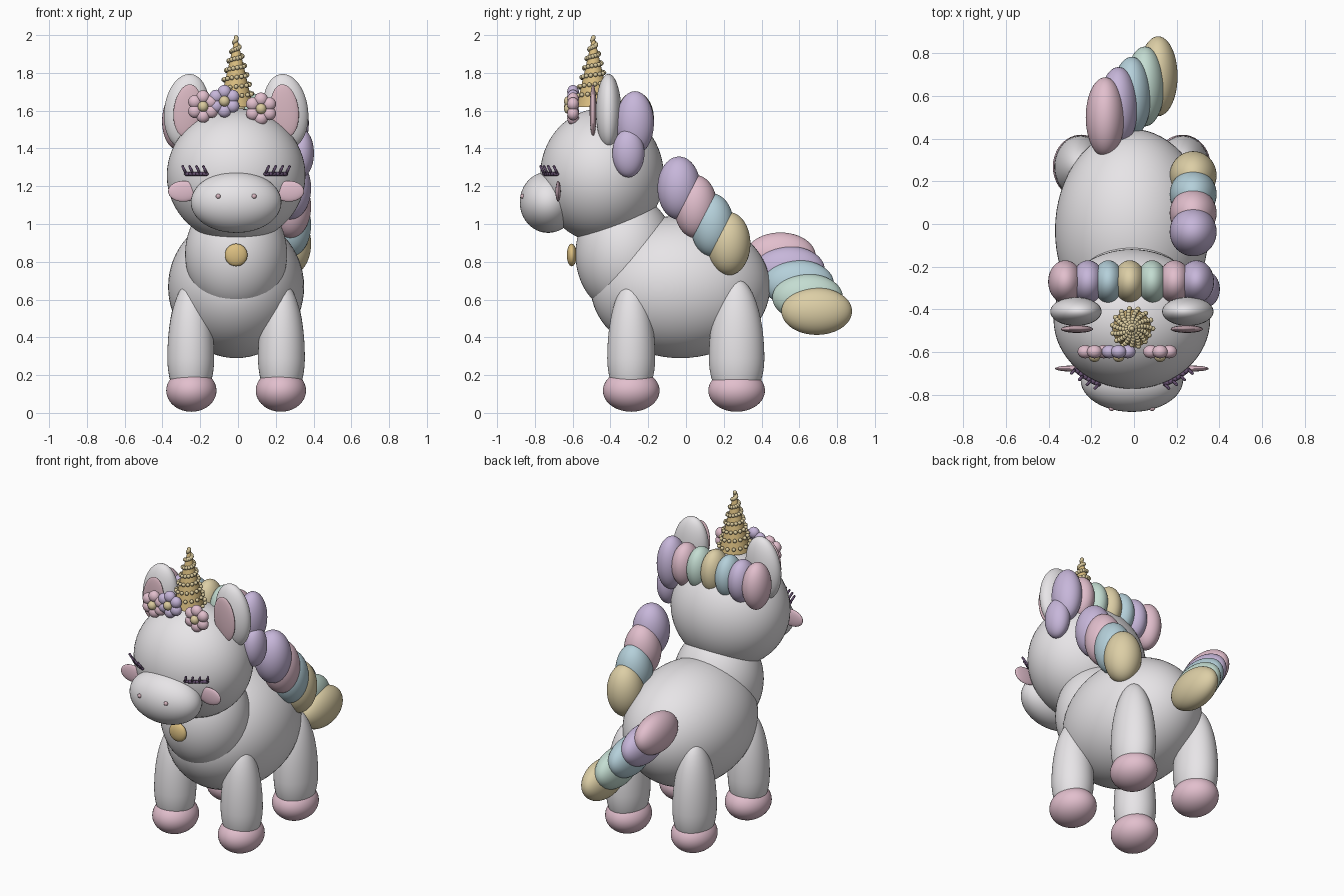
import bpy, bmesh, math
from mathutils import Vector, Matrix

if "Cube" in bpy.data.objects:
    bpy.data.objects.remove(bpy.data.objects["Cube"])

AXIS = -0.01  # symmetry axis of the animal


def material(name, r, g, b):
    m = bpy.data.materials.new(name)
    m.diffuse_color = (r, g, b, 1)
    m.use_nodes = True
    m.node_tree.nodes["Principled BSDF"].inputs["Base Color"].default_value = m.diffuse_color
    return m


GREY = material("soft_grey", 0.80, 0.78, 0.80)
PINK = material("pastel_pink", 0.76, 0.52, 0.61)
ROSE = material("rose", 0.70, 0.48, 0.54)
LILAC = material("lilac", 0.57, 0.47, 0.70)
BLUE = material("pale_blue", 0.46, 0.63, 0.70)
MINT = material("mint", 0.55, 0.72, 0.64)
CREAM = material("cream_yellow", 0.72, 0.62, 0.38)
GOLD = material("gold", 0.71, 0.52, 0.22)
BEAD = material("bead_gold", 0.70, 0.59, 0.34)
DARK = material("dark_plum", 0.13, 0.08, 0.16)


def finish(name, bm, mat):
    me = bpy.data.meshes.new(name)
    for f in bm.faces:
        f.smooth = True
    bm.to_mesh(me)
    bm.free()
    me.materials.append(mat)
    ob = bpy.data.objects.new(name, me)
    bpy.context.collection.objects.link(ob)
    return ob


def add_ball(bm, c, r, tilt=0.0, seg=48):
    """Ellipsoid; tilt turns it about the y axis."""
    m = (Matrix.Translation(c) @ Matrix.Rotation(tilt, 4, 'Y')
         @ Matrix.Diagonal((*r, 1)))
    bmesh.ops.create_uvsphere(bm, u_segments=seg, v_segments=seg // 2,
                              radius=1, matrix=m)


def ball(name, c, r, mat, tilt=0.0, seg=48):
    bm = bmesh.new()
    add_ball(bm, c, r, tilt, seg)
    return finish(name, bm, mat)


def pair(name, c, r, mat, tilt=0.0, seg=48):
    """Left and right copies mirrored about the axis."""
    return [ball(f"{name}_{side}", (AXIS + s * c[0], c[1], c[2]), r, mat, s * tilt, seg)
            for side, s in (("right", 1), ("left", -1))]


def add_rod(bm, a, b, r):
    a, b = Vector(a), Vector(b)
    d = b - a
    m = Matrix.Translation((a + b) / 2) @ d.to_track_quat('Z', 'Y').to_matrix().to_4x4()
    bmesh.ops.create_cone(bm, cap_ends=True, segments=12, radius1=r, radius2=r,
                          depth=d.length, matrix=m)
    for p in (a, b):
        add_ball(bm, p, (r, r, r), seg=12)


# Body, chest, head, muzzle
ball("body", (AXIS, -0.03, 0.667), (0.36, 0.475, 0.377), GREY, seg=64)
ball("chest", (AXIS, -0.32, 0.84), (0.27, 0.265, 0.32), GREY, seg=64)
HEAD, HEAD_R = (AXIS, -0.445, 1.257), (0.367, 0.327, 0.355)
ball("head", HEAD, HEAD_R, GREY, seg=64)
ball("muzzle", (AXIS, -0.73, 1.115), (0.24, 0.15, 0.162), GREY)
pair("nostril", (0.095, -0.865, 1.147), (0.013, 0.011, 0.013), ROSE, seg=16)
pair("cheek", (0.28, -0.677, 1.173), (0.08, 0.014, 0.055), PINK, seg=32)
ball("pendant", (AXIS, -0.605, 0.836), (0.06, 0.026, 0.06), GOLD, seg=32)

# Legs (lower half shortened to end inside the hoof) and hooves
LEG_Z = 0.29
for where, y, ry, rz in (("front", -0.29, 0.127, 0.405), ("back", 0.268, 0.147, 0.42)):
    for leg in pair(where + "_leg", (0.24, y, LEG_Z), (0.124, ry, rz), GREY):
        for v in leg.data.vertices:
            if v.co.z < LEG_Z:
                v.co.z = LEG_Z + (v.co.z - LEG_Z) * 0.6
    pair(where + "_hoof", (0.237, y, 0.118), (0.133, 0.15, 0.112), PINK)

# Ears
pair("ear", (0.262, -0.41, 1.597), (0.119, 0.067, 0.198), GREY, tilt=-0.12)
pair("inner_ear", (0.257, -0.492, 1.60), (0.074, 0.018, 0.14), ROSE, tilt=-0.12)


# Closed eyes: lid line on the head surface with four lashes
def head_y(dx, z):
    k = 1 - (dx / HEAD_R[0]) ** 2 - ((z - HEAD[2]) / HEAD_R[2]) ** 2
    return HEAD[1] - HEAD_R[1] * math.sqrt(max(k, 0)) - 0.01


for side, s in (("right", 1), ("left", -1)):
    bm = bmesh.new()
    pts = []
    for i in range(7):
        dx = 0.155 + 0.11 * i / 6
        pts.append(Vector((AXIS + s * dx, head_y(dx, 1.265), 1.265)))
    for a, b in zip(pts, pts[1:]):
        add_rod(bm, a, b, 0.010)
    for i in (0, 2, 4, 6):
        add_rod(bm, pts[i], pts[i] + Vector((s * 0.018, -0.018, 0.04)), 0.007)
    finish("eyelashes_" + side, bm, DARK)

# Horn with a spiral of beads
HY, HZ, HR, HH = -0.49, 1.62, 0.09, 0.365
bm = bmesh.new()
bmesh.ops.create_cone(bm, cap_ends=True, segments=48, radius1=HR, radius2=0.006,
                      depth=HH, matrix=Matrix.Translation((AXIS, HY, HZ + HH / 2)))
horn = finish("horn", bm, GOLD)
for f in horn.data.polygons:
    f.use_smooth = abs(f.normal.z) < 0.9
bm = bmesh.new()
N = 105
for i in range(N):
    t = i / (N - 1)
    ang = t * 7 * 2 * math.pi
    r = HR * (1 - t) + 0.008 * (1 - t ** 6)
    add_ball(bm, (AXIS + r * math.cos(ang), HY + r * math.sin(ang), HZ + 0.02 + t * (HH - 0.017)),
             (0.012,) * 3, seg=12)
finish("horn_beads", bm, BEAD)

# Flower crown
for n, x, z, mat in (("left", -0.185, 1.622, PINK), ("middle", -0.072, 1.65, LILAC),
                     ("right", 0.122, 1.61, PINK)):
    bm = bmesh.new()
    for i in range(6):
        a = i * math.pi / 3 + math.pi / 6
        add_ball(bm, (x + 0.05 * math.cos(a), -0.598, z + 0.05 * math.sin(a)),
                 (0.036, 0.031, 0.036), seg=24)
    finish("flower_petals_" + n, bm, mat)
    ball("flower_centre_" + n, (x, -0.62, z), (0.028, 0.026, 0.028), BEAD, seg=24)

# Forelock across the top of the head
for i, (x, z, rx, rz, mat) in enumerate((
        (-0.322, 1.545, 0.08, 0.15, PINK), (-0.215, 1.55, 0.076, 0.135, LILAC),
        (-0.12, 1.555, 0.072, 0.135, BLUE), (-0.02, 1.56, 0.076, 0.14, CREAM),
        (0.085, 1.555, 0.072, 0.135, MINT), (0.19, 1.55, 0.076, 0.138, PINK),
        (0.292, 1.535, 0.083, 0.168, LILAC))):
    ball(f"forelock_{i + 1}", (x, -0.27, z), (rx, 0.1, rz), mat)
ball("forelock_side", (0.335, -0.305, 1.375), (0.067, 0.085, 0.128), LILAC)

# Mane down the right side and fanned tail
for i, mat in enumerate((LILAC, PINK, BLUE, CREAM)):
    ball(f"mane_{i + 1}", (0.277, -0.037 + 0.088 * i, 1.19 - 0.098 * i),
         (0.11, 0.114, 0.167), mat)
for i, mat in enumerate((PINK, LILAC, BLUE, MINT, CREAM)):
    ball(f"tail_{i + 1}", (-0.135 + 0.062 * i, 0.5 + 0.048 * i, 0.83 - 0.073 * i),
         (0.091, 0.187, 0.125), mat)
